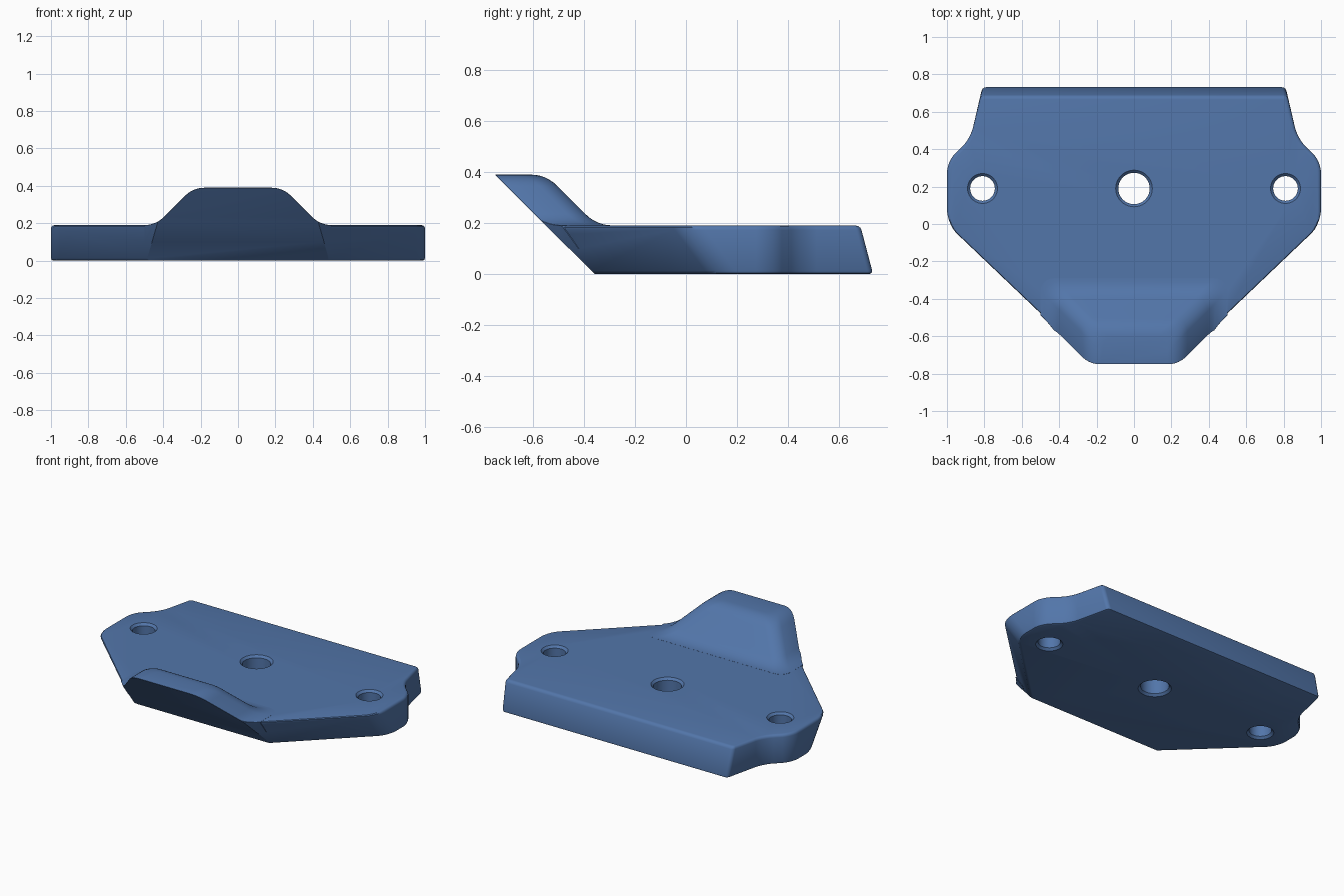
import bpy, bmesh, math
from mathutils import Vector

if "Cube" in bpy.data.objects:
    bpy.data.objects.remove(bpy.data.objects["Cube"])

T = 0.19  # plate thickness

blue = bpy.data.materials.new("steel_blue")
blue.diffuse_color = (0.085, 0.18, 0.40, 1)
blue.use_nodes = True
blue.node_tree.nodes["Principled BSDF"].inputs["Base Color"].default_value = blue.diffuse_color


def make_object(name, bm):
    bmesh.ops.recalc_face_normals(bm, faces=bm.faces)
    mesh = bpy.data.meshes.new(name)
    bm.to_mesh(mesh)
    bm.free()
    mesh.materials.append(blue)
    ob = bpy.data.objects.new(name, mesh)
    bpy.context.collection.objects.link(ob)
    return ob


def bevel(bm, edges, offset, segments):
    bmesh.ops.bevel(bm, geom=edges, offset=offset, segments=segments,
                    profile=0.5, affect='EDGES', clamp_overlap=True)


def apply_boolean(target, tool, operation):
    mod = target.modifiers.new("cut", 'BOOLEAN')
    mod.operation, mod.object, mod.solver = operation, tool, 'EXACT'
    bpy.context.view_layer.objects.active = target
    bpy.ops.object.modifier_apply(modifier=mod.name)
    bpy.data.objects.remove(tool)


# Plate: half outline at the bottom and top, mirrored and lofted
low = [(0.81, 0.735), (0.875, 0.455), (1, 0.335), (1, 0.128), (0.49, -0.36)]
high = [(0.82, 0.685), (0.875, 0.455), (1, 0.335), (1, -0.01), (0.434, -0.55)]
bm = bmesh.new()
rings = []
for half, z in ((low, 0), (high, T)):
    pts = half + [(-x, y) for x, y in reversed(half)]
    rings.append([bm.verts.new((x, y, z)) for x, y in pts])
n = len(rings[0])
bm.faces.new(rings[0])
bm.faces.new(rings[1])
for i in range(n):
    j = (i + 1) % n
    bm.faces.new((rings[0][i], rings[0][j], rings[1][j], rings[1][i]))
bmesh.ops.recalc_face_normals(bm, faces=bm.faces)

# round the upright corners, then the top and bottom rims
for indices, offset in (((1, 2, 3), 0.06), ((0,), 0.02)):
    every = [k for i in indices for k in (i, n - 1 - i)]
    uprights = [e for e in bm.edges
                if any(rings[0][k].is_valid and rings[1][k].is_valid
                       and rings[0][k] in e.verts and rings[1][k] in e.verts for k in every)]
    bevel(bm, uprights, offset, 5)


def rim(z, keep):
    return [e for e in bm.edges if all(abs(v.co.z - z) < 1e-4 for v in e.verts)
            and keep((e.verts[0].co + e.verts[1].co) / 2)]


bevel(bm, rim(T, lambda c: True), 0.018, 3)
bevel(bm, rim(0, lambda c: c.y > -0.35), 0.014, 2)
plate = make_object("mounting_plate", bm)


# Raised lip: rounded ramp profile swept around a U-shaped contour
def curve(a, b, c, steps=6):
    a, b, c = map(Vector, (a, b, c))
    return [a * (1 - t) ** 2 + b * 2 * t * (1 - t) + c * t * t
            for t in (i / steps for i in range(steps + 1))]


top = T + 0.2
profile = curve((-0.06, top), (0, top), (0.045, top - 0.045))
profile += curve((0.155, T + 0.045), (0.2, T + 0.0005), (0.26, T + 0.0005))
profile.append(Vector((0.26, 0.1)))
bm = bmesh.new()
rows = []
for d, z in profile:
    w, back, r = 0.24 + d, -0.55 + d, 0.07
    half = [(w, -1.0)] + [(w - r + r * math.cos(a), back - r + r * math.sin(a))
                          for a in (math.pi / 2 * i / 6 for i in range(7))]
    pts = half + [(-x, y) for x, y in reversed(half)]
    rows.append([bm.verts.new((x, y, z)) for x, y in pts])
for a, b in zip(rows, rows[1:]):
    for i in range(len(a) - 1):
        bm.faces.new((a[i], a[i + 1], b[i + 1], b[i]))
bm.faces.new(rows[0])
bm.faces.new(rows[-1])
bm.faces.new([r[0] for r in rows] + [r[-1] for r in reversed(rows)])
bmesh.ops.recalc_face_normals(bm, faces=bm.faces)

# trim the lip along the sloping front and diagonal walls
p = Vector((0.434, -0.55, T))
diag = (Vector((1, 0.128, 0)) - p).cross(Vector((1, -0.01, T)) - p).normalized()
if diag.x < 0:
    diag = -diag
planes = [(Vector((0, -0.36, 0)), Vector((0, -1, -1)).normalized()),
          (p, diag),
          (Vector((-p.x, p.y, p.z)), Vector((-diag.x, diag.y, diag.z)))]
for co, no in planes:
    bmesh.ops.bisect_plane(bm, geom=bm.verts[:] + bm.edges[:] + bm.faces[:],
                           plane_co=co + no * 0.001, plane_no=no, clear_outer=True)
    bmesh.ops.holes_fill(bm, edges=[e for e in bm.edges if e.is_boundary], sides=0)
bmesh.ops.recalc_face_normals(bm, faces=bm.faces)


def trimmed(f):
    return any(all(abs((v.co - co).dot(no) - 0.001) < 1e-4 for v in f.verts)
               for co, no in planes)


front_rim = [e for e in bm.edges if min(v.co.z for v in e.verts) > T - 0.005
             and sum(trimmed(f) for f in e.link_faces) == 1]
bevel(bm, front_rim, 0.018, 3)
lip = make_object("raised_lip", bm)
apply_boolean(plate, lip, 'UNION')

# Three through holes with chamfered mouths
for x, r in ((-0.81, 0.066), (0, 0.084), (0.81, 0.066)):
    bm = bmesh.new()
    c = 0.014
    loops = []
    for radius, z in ((r + 2 * c, -c), (r, c), (r, T - c), (r + 2 * c, T + c)):
        loops.append([bm.verts.new((x + radius * math.cos(a), 0.19 + radius * math.sin(a), z))
                      for a in (math.tau * i / 40 for i in range(40))])
    for a, b in zip(loops, loops[1:]):
        for i in range(40):
            j = (i + 1) % 40
            bm.faces.new((a[i], a[j], b[j], b[i]))
    bm.faces.new(loops[0])
    bm.faces.new(loops[-1])
    apply_boolean(plate, make_object("hole_cutter", bm), 'DIFFERENCE')

# Smooth the rounded edges
bpy.ops.object.select_all(action='DESELECT')
plate.select_set(True)
bpy.context.view_layer.objects.active = plate
bpy.ops.object.shade_smooth_by_angle(angle=math.radians(32))
